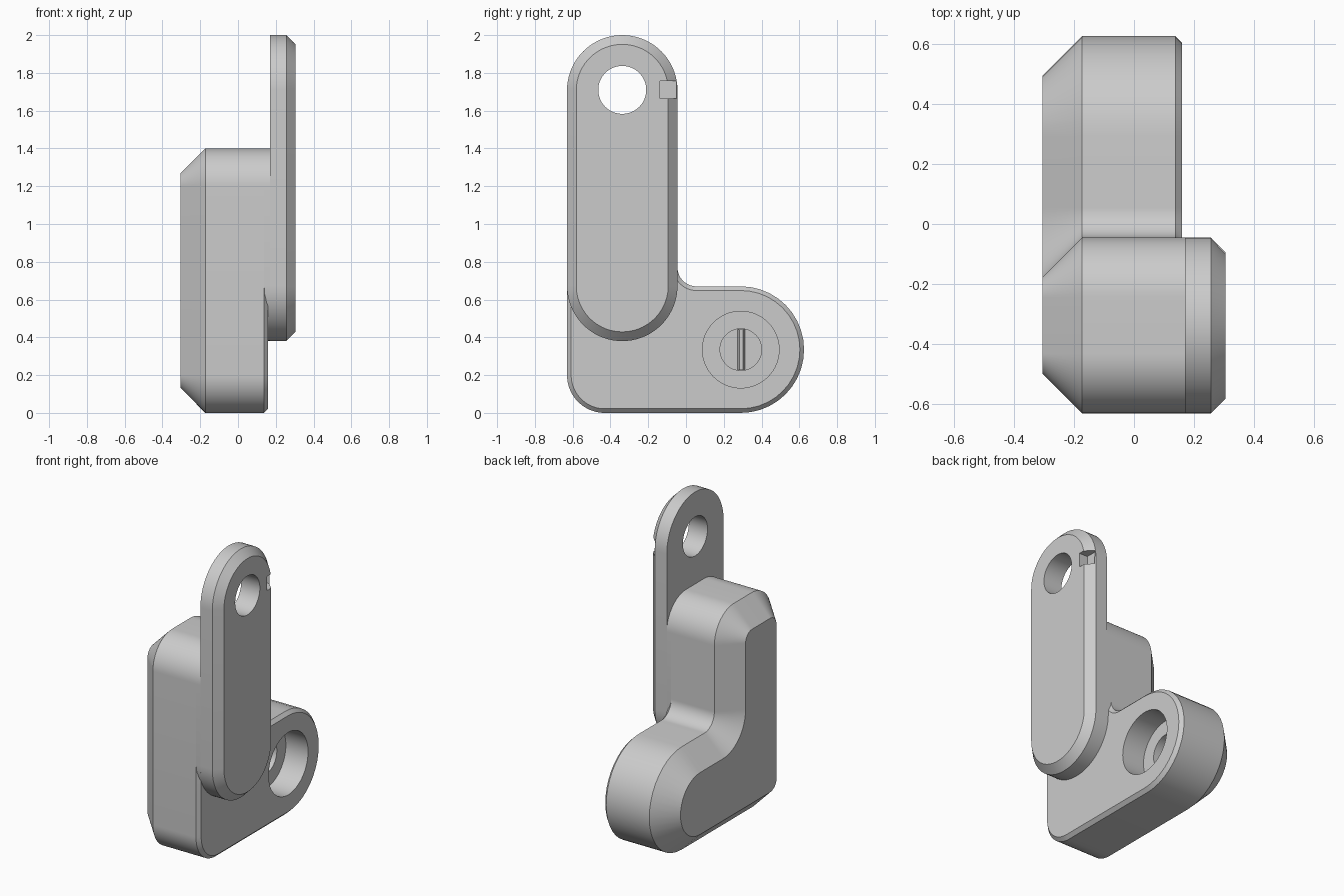
import bpy, bmesh
from math import cos, sin, radians

if "Cube" in bpy.data.objects:
    bpy.data.objects.remove(bpy.data.objects["Cube"])


def outline(arcs, inset=0.0, n=20):
    """Chain of tangent arcs (y, z, radius, start, end); clockwise arcs are concave."""
    pts = []
    for y, z, r, a0, a1 in arcs:
        r = r - inset if a1 > a0 else r + inset
        for i in range(n + 1):
            a = radians(a0 + (a1 - a0) * i / n)
            pts.append((y + r * cos(a), z + r * sin(a)))
    return pts


def loft(name, rings):
    """Solid through equal-length (y, z) outlines placed along x."""
    bm = bmesh.new()
    loops = [[bm.verts.new((x, y, z)) for y, z in pts] for x, pts in rings]
    for a, b in zip(loops, loops[1:]):
        for i in range(len(a)):
            j = (i + 1) % len(a)
            bm.faces.new((a[i], a[j], b[j], b[i]))
    bm.faces.new(loops[0][::-1])
    bm.faces.new(loops[-1])
    bmesh.ops.remove_doubles(bm, verts=bm.verts, dist=1e-5)
    bmesh.ops.recalc_face_normals(bm, faces=bm.faces)
    me = bpy.data.meshes.new(name)
    bm.to_mesh(me)
    bm.free()
    ob = bpy.data.objects.new(name, me)
    bpy.context.collection.objects.link(ob)
    return ob


def activate(ob):
    bpy.ops.object.select_all(action='DESELECT')
    ob.select_set(True)
    bpy.context.view_layer.objects.active = ob


def cut(ob, cutter):
    cutter.hide_render = True
    m = ob.modifiers.new("cut", 'BOOLEAN')
    m.operation, m.solver, m.object = 'DIFFERENCE', 'EXACT', cutter
    activate(ob)
    bpy.ops.object.modifier_apply(modifier=m.name)
    bpy.data.objects.remove(cutter)


def cylinder(name, y, z, r, x0, x1):
    pts = outline([(y, z, r, 0, 360)], n=64)[:-1]
    return loft(name, [(x0, pts), (x1, pts)])


def rect(y0, y1, z0, z1):
    return [(y0, z0), (y1, z0), (y1, z1), (y0, z1)]


L, R, C = -0.63, -0.045, -0.3375      # tower sides and middle
RAD = (R - L) / 2
BOSS = (0.29, 0.335)

# L-shaped body: deep chamfer at the back, small one at the front
body_arcs = [
    (*BOSS, 0.335, -90, 90),
    (R + 0.1, 0.77, 0.1, 270, 180),
    (R - 0.2, 1.2, 0.2, 0, 90),
    (L + 0.2, 1.2, 0.2, 90, 180),
    (L + 0.2, 0.2, 0.2, 180, 270),
]
body = loft("body", [(-0.305, outline(body_arcs, 0.133)), (-0.173, outline(body_arcs)),
                     (0.138, outline(body_arcs)), (0.16, outline(body_arcs, 0.022))])

# stepped bore with a small key ridge at its bottom
cut(body, cylinder("bore_cutter", *BOSS, 0.203, 0.0, 0.3))
cut(body, cylinder("inner_bore_cutter", *BOSS, 0.11, -0.11, 0.1))
ridge = loft("key_ridge", [(-0.115, rect(0.27, 0.314, 0.228, 0.442)),
                           (-0.07, rect(0.282, 0.302, 0.228, 0.442))])

# pad joining the tower to the plate
pad_arcs = [
    (R - 0.2, 1.2, 0.2, 0, 90),
    (L + 0.2, 1.2, 0.2, 90, 180),
    (C, 0.38 + RAD, RAD, 180, 360),
]
pad = loft("plate_pad", [(0.138, outline(pad_arcs)), (0.17, outline(pad_arcs))])

# tall slotted plate with chamfered rim, pivot hole and edge notch
plate_arcs = [(C, 2 - RAD, RAD, 0, 180), (C, 0.38 + RAD, RAD, 180, 360)]
full = outline(plate_arcs, n=36)
plate = loft("plate", [(0.17, full), (0.256, full),
                       (0.305, outline(plate_arcs, 0.049, n=36))])
cut(plate, cylinder("hole_cutter", C, 1.71, 0.127, 0.0, 0.5))
notch = rect(-0.137, -0.05, 1.665, 1.757)
cut(plate, loft("notch_cutter", [(0.245, notch), (0.4, notch)]))

for ob in (body, ridge, pad, plate):
    activate(ob)
    bpy.ops.object.shade_smooth_by_angle(angle=radians(25))
